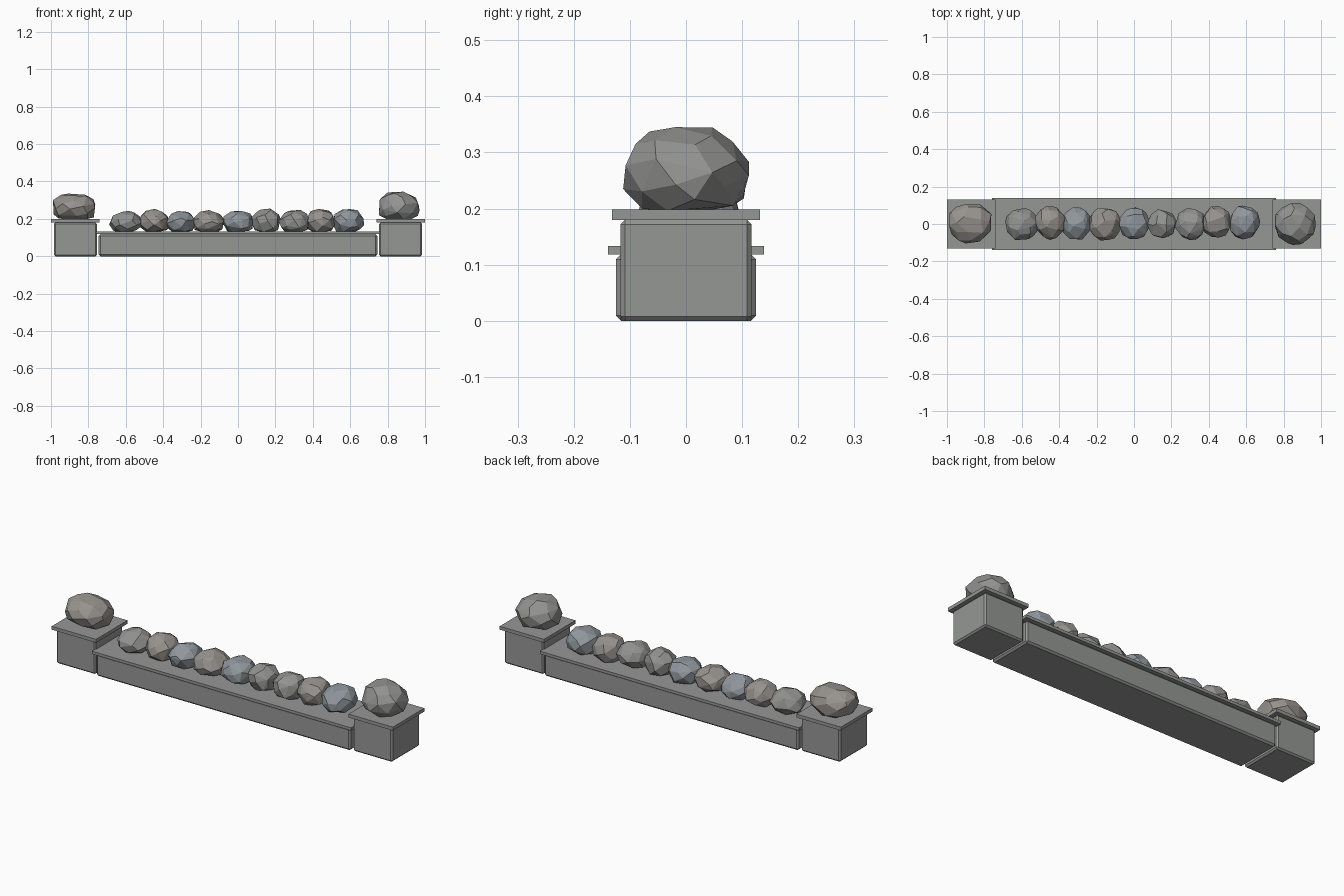
import bpy, bmesh, math, random
from mathutils import Vector

if "Cube" in bpy.data.objects:
    bpy.data.objects.remove(bpy.data.objects["Cube"])

random.seed(7)


def material(name, rgb):
    m = bpy.data.materials.new(name)
    m.diffuse_color = (*rgb, 1)
    m.use_nodes = True
    m.node_tree.nodes["Principled BSDF"].inputs["Base Color"].default_value = m.diffuse_color
    return m


stone = material("stone", (0.30, 0.31, 0.30))
rock_mats = [material("warm_rock", (0.31, 0.29, 0.27)),
             material("grey_rock", (0.29, 0.29, 0.285)),
             material("cool_rock", (0.28, 0.31, 0.335))]


def finish(bm, name, mat):
    bmesh.ops.recalc_face_normals(bm, faces=bm.faces)
    me = bpy.data.meshes.new(name)
    bm.to_mesh(me)
    bm.free()
    me.materials.append(mat)
    ob = bpy.data.objects.new(name, me)
    bpy.context.collection.objects.link(ob)
    return ob


def block(name, x, hx, hy, z0, z1, bevel=0):
    bm = bmesh.new()
    bmesh.ops.create_cube(bm, size=1)
    for v in bm.verts:
        v.co = (x + v.co.x * 2 * hx, v.co.y * 2 * hy, z0 + (v.co.z + 0.5) * (z1 - z0))
    if bevel:
        bmesh.ops.bevel(bm, geom=bm.edges[:], offset=bevel, segments=1,
                        affect='EDGES', profile=0.5)
    return finish(bm, name, stone)


def rock(name, x, y, rx, ry, base, top, mat, count=38):
    # faceted boulder: hull of jittered points on a sphere, flattened underneath
    bm = bmesh.new()
    spin = random.uniform(0, 6.28)
    pts = []
    for i in range(count):
        h = 1 - 2 * (i + 0.5) / count
        r = math.sqrt(1 - h * h)
        a = spin + i * 2.39996
        p = Vector((r * math.cos(a), r * math.sin(a), h))
        p += Vector([random.uniform(-0.16, 0.16) for _ in range(3)])
        p = p.normalized() * random.uniform(0.95, 1.05)
        p.z = max(p.z, -0.74)
        pts.append(p)
    lo = [min(p[k] for p in pts) for k in range(3)]
    hi = [max(p[k] for p in pts) for k in range(3)]
    mins, maxs = (x - rx, y - ry, base), (x + rx, y + ry, top)
    for p in pts:
        bm.verts.new([mins[k] + (p[k] - lo[k]) / (hi[k] - lo[k]) * (maxs[k] - mins[k])
                      for k in range(3)])
    res = bmesh.ops.convex_hull(bm, input=bm.verts[:])
    bmesh.ops.delete(bm, geom=[v for v in bm.verts if not v.link_faces], context='VERTS')
    bmesh.ops.dissolve_limit(bm, angle_limit=math.radians(9), verts=bm.verts[:],
                             edges=bm.edges[:])
    return finish(bm, name, mat)


# low wall with coping slab
block("wall", 0, 0.745, 0.125, 0, 0.118, 0.009)
block("wall_coping", 0, 0.76, 0.139, 0.118, 0.133)

# end pillars with caps
for side, sx in (("left", -1), ("right", 1)):
    block(side + "_pillar", sx * 0.87, 0.115, 0.117, 0, 0.18, 0.008)
    block(side + "_pillar_cap", sx * 0.87, 0.13, 0.132, 0.18, 0.198)

# large boulders on the pillars
rock("left_boulder", -0.876, 0.002, 0.113, 0.106, 0.196, 0.335, rock_mats[0])
rock("right_boulder", 0.862, 0.0, 0.108, 0.112, 0.196, 0.345, rock_mats[1])

# row of rocks on the wall: x, y, half x, half y, top, tint
row = [(-0.603, 0.0, 0.086, 0.086, 0.243, 1), (-0.447, 0.005, 0.080, 0.090, 0.253, 0),
       (-0.303, 0.003, 0.080, 0.086, 0.242, 2), (-0.157, -0.002, 0.084, 0.086, 0.247, 0),
       (0.0, 0.004, 0.082, 0.084, 0.243, 2), (0.147, 0.002, 0.080, 0.078, 0.255, 1),
       (0.297, 0.0, 0.080, 0.086, 0.248, 1), (0.443, 0.012, 0.079, 0.084, 0.253, 0),
       (0.59, 0.008, 0.083, 0.090, 0.252, 2)]
for i, (x, y, rx, ry, top, m) in enumerate(row):
    rock(f"rock_{i + 1}", x, y, rx, ry, 0.131, top, rock_mats[m], 34)
